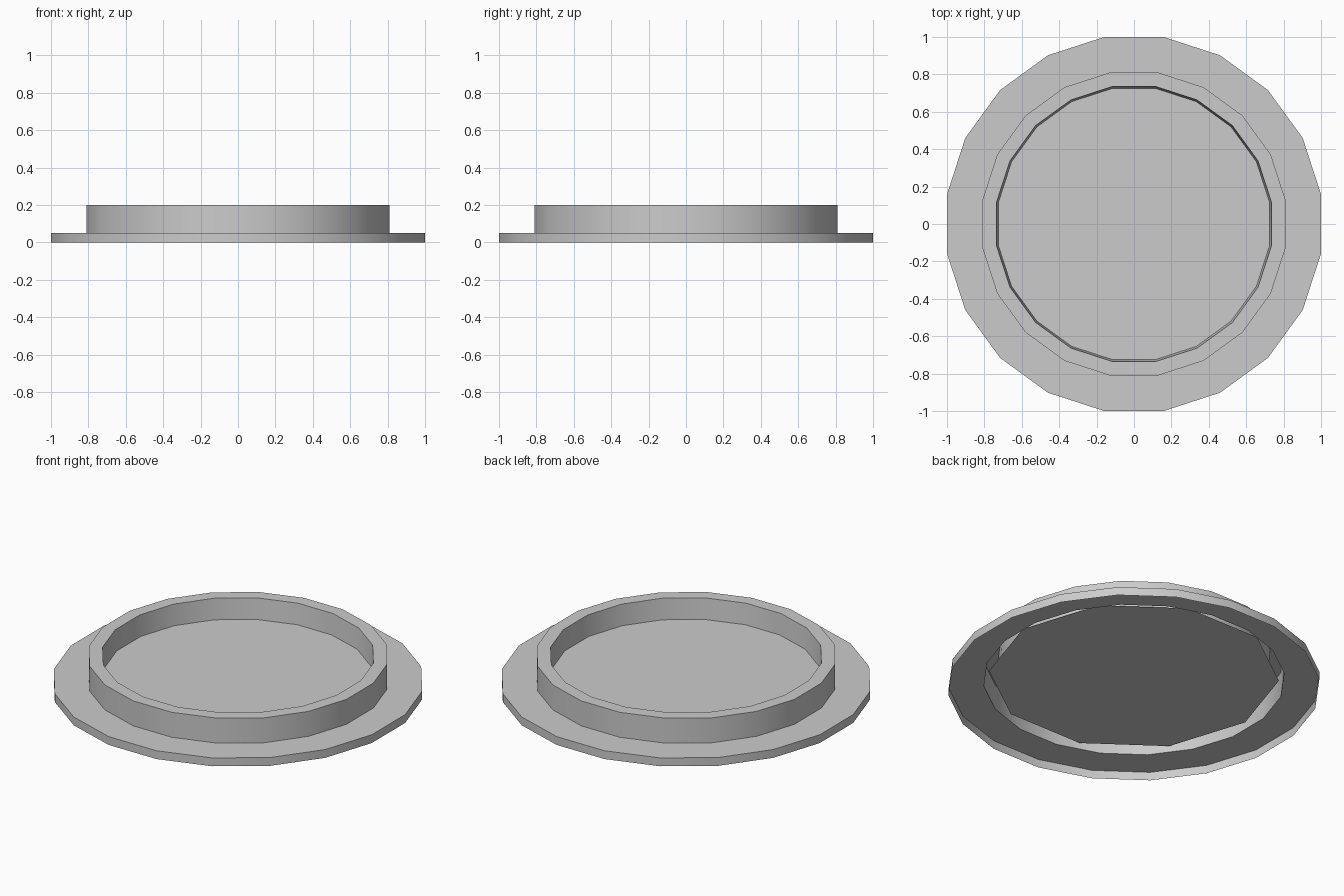
import bpy, bmesh
from math import cos, sin, pi, radians

cube = bpy.data.objects.get("Cube")
if cube:
    bpy.data.objects.remove(cube, do_unlink=True)

grey = bpy.data.materials.new("light_grey")
grey.use_nodes = True
grey.diffuse_color = (0.6, 0.6, 0.6, 1)
grey.node_tree.nodes["Principled BSDF"].inputs["Base Color"].default_value = (0.6, 0.6, 0.6, 1)

SIDES = 20
FLOOR_Z = 0.075


def finish(name, bm):
    mesh = bpy.data.meshes.new(name)
    bm.to_mesh(mesh)
    bm.free()
    mesh.materials.append(grey)
    obj = bpy.data.objects.new(name, mesh)
    bpy.context.collection.objects.link(obj)
    bpy.ops.object.select_all(action='DESELECT')
    obj.select_set(True)
    bpy.context.view_layer.objects.active = obj
    bpy.ops.object.shade_smooth_by_angle(angle=radians(30))
    return obj


def lathe(name, profile):
    """Open shell from (flat-to-centre radius, height) points, outside to inside."""
    bm = bmesh.new()
    step = 2 * pi / SIDES
    rings = []
    for apothem, z in profile:
        r = apothem / cos(step / 2)
        rings.append([bm.verts.new((r * cos((i + 0.5) * step), r * sin((i + 0.5) * step), z))
                      for i in range(SIDES)])
    for low, high in zip(rings, rings[1:]):
        for i in range(SIDES):
            j = (i + 1) % SIDES
            bm.faces.new((low[i], low[j], high[j], high[i]))
    return finish(name, bm)


# Wide flange, hollow underneath
lathe("flange", [(1.0, 0), (1.0, 0.05), (0.81, 0.05)])

# Raised rim with a slightly tapered inner wall, hollow underneath
lathe("rim", [(0.81, 0.05), (0.81, 0.2), (0.735, 0.2), (0.725, FLOOR_Z)])

# Ten-sided floor plate tucked inside the rim
bm = bmesh.new()
bm.faces.new([bm.verts.new((0.79 * cos(i * pi / 5), 0.79 * sin(i * pi / 5), FLOOR_Z))
              for i in range(10)])
finish("floor_plate", bm)
